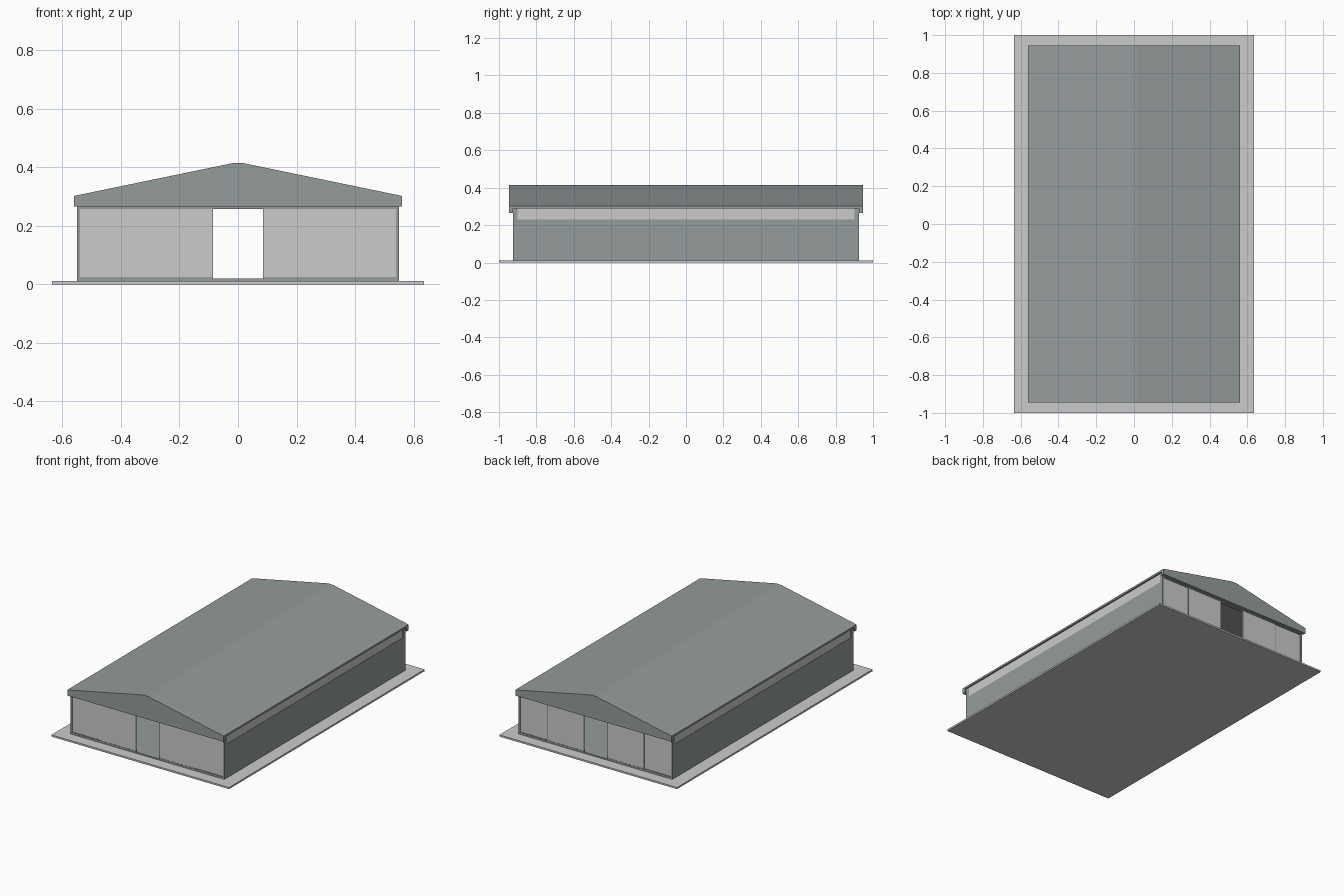
import bpy, bmesh

if "Cube" in bpy.data.objects:
    bpy.data.objects.remove(bpy.data.objects["Cube"])


def material(name, rgb):
    m = bpy.data.materials.new(name)
    m.diffuse_color = (*rgb, 1)
    m.use_nodes = True
    m.node_tree.nodes["Principled BSDF"].inputs["Base Color"].default_value = m.diffuse_color
    return m


GREY = material("slate grey", (0.30, 0.335, 0.33))
LIGHT = material("light grey", (0.60, 0.60, 0.60))


def prism(name, profile, y0, y1, mat):
    """Extrude an x-z outline along y."""
    bm = bmesh.new()
    face = bm.faces.new([bm.verts.new((x, y0, z)) for x, z in profile])
    ext = bmesh.ops.extrude_face_region(bm, geom=[face])
    moved = [v for v in ext["geom"] if isinstance(v, bmesh.types.BMVert)]
    bmesh.ops.translate(bm, vec=(0, y1 - y0, 0), verts=moved)
    bmesh.ops.recalc_face_normals(bm, faces=bm.faces)
    mesh = bpy.data.meshes.new(name)
    bm.to_mesh(mesh)
    bm.free()
    mesh.materials.append(mat)
    ob = bpy.data.objects.new(name, mesh)
    bpy.context.collection.objects.link(ob)
    return ob


def box(name, xs, ys, zs, mat):
    x0, x1 = sorted(xs)
    y0, y1 = sorted(ys)
    return prism(name, [(x0, zs[0]), (x1, zs[0]), (x1, zs[1]), (x0, zs[1])], y0, y1, mat)


# Ground slab and inner floor
box("ground_slab", (-0.636, 0.636), (-1, 1), (0, 0.011), LIGHT)
box("inner_floor", (-0.55, 0.55), (-0.925, 0.925), (0.011, 0.019), GREY)

# Thin pitched roof with flat ridge
outer = [(-0.56, 0.302), (-0.018, 0.414), (0.018, 0.414), (0.56, 0.302)]
inner = [(x, z - 0.012) for x, z in reversed(outer)]
prism("roof", outer + inner, -0.945, 0.945, GREY)

for s, side in ((-1, "left"), (1, "right")):
    # Long walls with a light band under the eaves
    wall = (s * 0.54, s * 0.55)
    box(side + "_wall", wall, (-0.925, 0.925), (0.019, 0.23), GREY)
    box(side + "_wall_band", (s * 0.541, s * 0.548), (-0.9, 0.9), (0.23, 0.291), LIGHT)
    for e in (-1, 1):
        box(side + "_wall_end", wall, (e * 0.9, e * 0.925), (0.23, 0.291), GREY)

for e, end in ((-1, "front"), (1, "back")):
    # Gable fascia
    prism(end + "_gable",
          [(-0.56, 0.265), (0.56, 0.265), (0.56, 0.3015),
           (0.018, 0.4135), (-0.018, 0.4135), (-0.56, 0.3015)],
          *sorted((e * 0.925, e * 0.946)), GREY)
    # Track above the sliding panels
    box(end + "_top_track", (-0.54, 0.54), (e * 0.905, e * 0.925), (0.258, 0.266), GREY)
    for s in (-1, 1):
        # Fixed outer panel, sliding inner panel, posts and bottom rail
        box(end + "_outer_panel", (s * 0.345, s * 0.545), (e * 0.912, e * 0.92), (0.024, 0.26), LIGHT)
        box(end + "_sliding_panel", (s * 0.085, s * 0.345), (e * 0.914, e * 0.923), (0.024, 0.26), LIGHT)
        box(end + "_corner_post", (s * 0.545, s * 0.55), (e * 0.90, e * 0.925), (0.019, 0.291), GREY)
        box(end + "_bottom_rail", (s * 0.085, s * 0.545), (e * 0.91, e * 0.9245), (0.019, 0.025), GREY)
        if e > 0:
            box(end + "_panel_post", (s * 0.342, s * 0.347), (0.91, 0.925), (0.025, 0.26), GREY)
